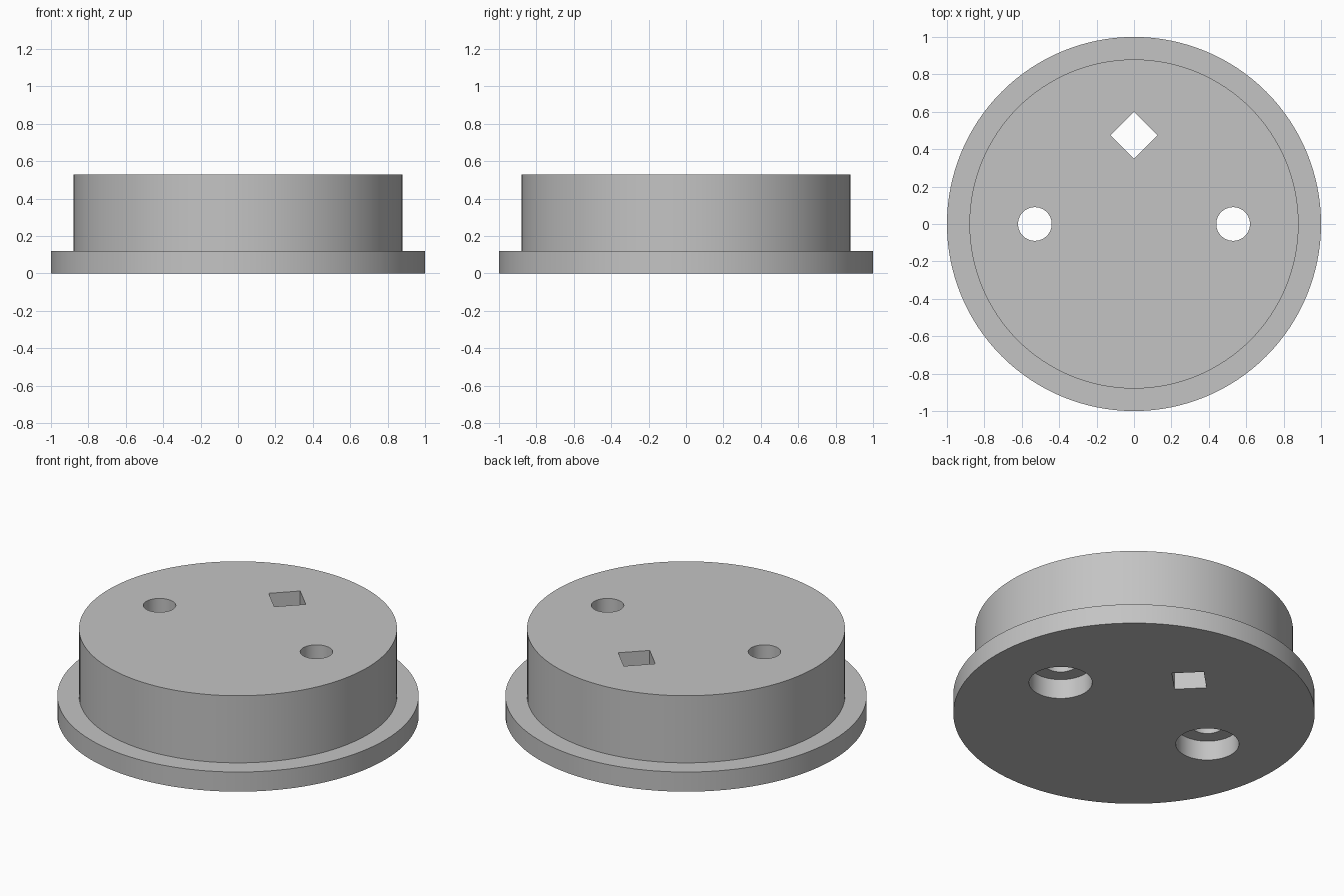
import bpy, bmesh, math

if "Cube" in bpy.data.objects:
    bpy.data.objects.remove(bpy.data.objects["Cube"])

grey = bpy.data.materials.new("plain grey")
grey.diffuse_color = (0.55, 0.55, 0.55, 1)
grey.use_nodes = True
grey.node_tree.nodes["Principled BSDF"].inputs["Base Color"].default_value = grey.diffuse_color


def lathe(name, profile, sides, location=(0, 0, 0), turn=0.0):
    """Solid of revolution from (radius, height) points, closed by flat end caps."""
    bm = bmesh.new()
    rings = []
    for r, z in profile:
        rings.append([bm.verts.new((r * math.cos(turn + 2 * math.pi * i / sides),
                                    r * math.sin(turn + 2 * math.pi * i / sides), z))
                      for i in range(sides)])
    for low, high in zip(rings, rings[1:]):
        for i in range(sides):
            j = (i + 1) % sides
            bm.faces.new((low[i], low[j], high[j], high[i]))
    bm.faces.new(rings[0][::-1])
    bm.faces.new(rings[-1])
    mesh = bpy.data.meshes.new(name)
    bm.to_mesh(mesh)
    bm.free()
    ob = bpy.data.objects.new(name, mesh)
    ob.location = location
    bpy.context.collection.objects.link(ob)
    mesh.materials.append(grey)
    return ob


# Round plug with a wider flange at the foot
plug = lathe("flanged_plug", [(1, 0), (1, 0.12), (0.88, 0.12), (0.88, 0.53)], 128)

# Counterbored screw holes left and right, diamond-set square hole at the back
cutters = [lathe("screw_hole_cutter",
                 [(0.175, -0.1), (0.175, 0.12), (0.09, 0.12), (0.09, 0.7)], 48, (x, 0, 0))
           for x in (-0.53, 0.53)]
cutters.append(lathe("square_hole_cutter", [(0.125, -0.1), (0.125, 0.7)], 4, (0, 0.475, 0)))

bpy.context.view_layer.objects.active = plug
plug.select_set(True)
for cutter in cutters:
    mod = plug.modifiers.new("cut", 'BOOLEAN')
    mod.operation = 'DIFFERENCE'
    mod.solver = 'EXACT'
    mod.object = cutter
    bpy.ops.object.modifier_apply(modifier=mod.name)
for cutter in cutters:
    bpy.data.objects.remove(cutter, do_unlink=True)

bpy.ops.object.shade_smooth_by_angle(angle=math.radians(30))
